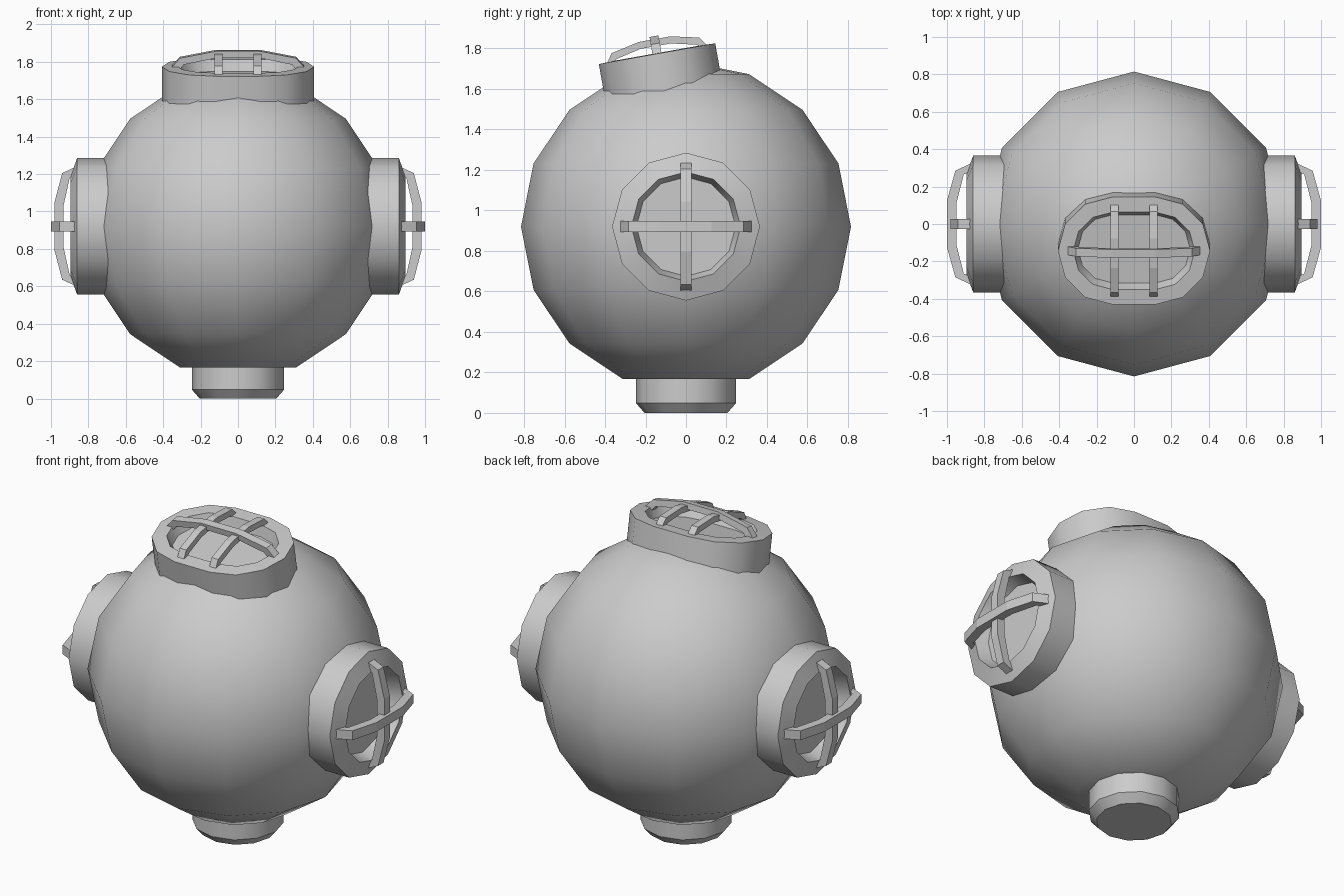
import bpy, bmesh
from math import sin, cos, pi, radians
from mathutils import Matrix, Vector

cube = bpy.data.objects.get("Cube")
if cube:
    bpy.data.objects.remove(cube, do_unlink=True)

grey = bpy.data.materials.new("plain_grey")
grey.use_nodes = True
grey.diffuse_color = (0.6, 0.6, 0.6, 1)
grey.node_tree.nodes["Principled BSDF"].inputs["Base Color"].default_value = (0.6, 0.6, 0.6, 1)

SIDES = 12
CENTRE = 0.92


def finish(name, bm, frame=Matrix(), smooth=True):
    bmesh.ops.recalc_face_normals(bm, faces=bm.faces)
    bm.transform(frame)
    mesh = bpy.data.meshes.new(name)
    bm.to_mesh(mesh)
    bm.free()
    mesh.materials.append(grey)
    obj = bpy.data.objects.new(name, mesh)
    bpy.context.collection.objects.link(obj)
    if smooth:
        bpy.ops.object.select_all(action='DESELECT')
        obj.select_set(True)
        bpy.context.view_layer.objects.active = obj
        bpy.ops.object.shade_smooth_by_angle(angle=radians(36))
    return obj


def outline(radius, split):
    """Twelve-sided circle, pulled apart along x into an oblong when split > 0."""
    pts = []
    for i in range(SIDES):
        a = 2 * pi * i / SIDES
        x, y = radius * cos(a), radius * sin(a)
        if split and i in (SIDES // 4, 3 * SIDES // 4):
            s = split if i == SIDES // 4 else -split
            pts += [(s, y), (-s, y)]
        else:
            pts.append((x + (split if x > 0 else -split), y))
    return pts


def loft(name, rings, frame, split=0, cap=(True, True)):
    """Stack outlines given as (radius, height) and skin them."""
    bm = bmesh.new()
    loops = [[bm.verts.new((x, y, h)) for x, y in outline(r, split)] for r, h in rings]
    for a, b in zip(loops, loops[1:]):
        for i in range(len(a)):
            j = (i + 1) % len(a)
            bm.faces.new((a[i], a[j], b[j], b[i]))
    if cap[0]:
        bm.faces.new(loops[0])
    if cap[1]:
        bm.faces.new(loops[-1])
    return finish(name, bm, frame)


def bar(name, outer, inner, width, frame, along='x', offset=0):
    """Bent guard bar: half profiles as (distance, height), mirrored."""
    bm = bmesh.new()

    def full(half):
        return [(-u, h) for u, h in half] + [(u, h) for u, h in reversed(half)]

    rows = []
    for (u, h), (v, g) in zip(full(outer), full(inner)):
        corners = [(u, -width / 2, h), (u, width / 2, h), (v, width / 2, g), (v, -width / 2, g)]
        if along == 'y':
            corners = [(c[1], c[0], c[2]) for c in corners]
        shift = Vector((offset, 0, 0))
        rows.append([bm.verts.new(Vector(c) + shift) for c in corners])
    for a, b in zip(rows, rows[1:]):
        for i in range(4):
            j = (i + 1) % 4
            bm.faces.new((a[i], a[j], b[j], b[i]))
    bm.faces.new(rows[0])
    bm.faces.new(rows[-1])
    return finish(name, bm, frame, smooth=False)


# Round shell, levelled off underneath
bm = bmesh.new()
bmesh.ops.create_uvsphere(bm, u_segments=SIDES, v_segments=8, radius=0.815)
bm.verts.ensure_lookup_table()
low = min(bm.verts, key=lambda v: v.co.z)
low.co.z = -0.815 * sin(radians(67.5))
finish("shell", bm, Matrix.Translation((0, 0, CENTRE)))

# Bottom neck with a bevelled foot
loft("neck", [(0.205, 0), (0.247, 0.048), (0.247, 0.18)], Matrix())

# Side ports with crossed guard bars
for side, turn in (("left", 0), ("right", pi)):
    frame = (Matrix.Translation((0, 0, CENTRE)) @ Matrix.Rotation(turn, 4, 'Z')
             @ Matrix.Translation((0.86, 0, 0)) @ Matrix.Rotation(pi / 2, 4, 'Y'))
    loft(side + "_port_rim", [(0.365, -0.2), (0.365, 0), (0.27, 0.035), (0.245, -0.04)],
         frame, cap=(True, False))
    loft(side + "_port_glass", [(0.245, -0.04)], frame, cap=(True, False))
    bar(side + "_upright_guard", [(0.315, 0.015), (0.285, 0.08), (0.125, 0.122)],
        [(0.28, 0.005), (0.26, 0.04), (0.11, 0.073)], 0.052, frame)
    bar(side + "_level_guard", [(0.325, 0.01), (0.285, 0.095), (0.125, 0.14)],
        [(0.285, 0.005), (0.265, 0.05), (0.11, 0.09)], 0.055, frame, along='y')

# Oblong top port, tipped forward
frame = Matrix.Translation((0, -0.143, 1.774)) @ Matrix.Rotation(radians(10.1), 4, 'X')
SPLIT = 0.115
loft("top_port_rim", [(0.292, -0.24), (0.292, 0), (0.21, 0.003), (0.185, -0.058)],
     frame, SPLIT, cap=(True, False))
loft("top_port_glass", [(0.185, -0.058)], frame, SPLIT, cap=(True, False))
bar("top_long_guard", [(0.355, 0), (0.31, 0.05), (0.115, 0.088)],
    [(0.31, -0.01), (0.29, 0.015), (0.11, 0.052)], 0.045, frame)
for side, x in (("left", 0.105), ("right", -0.105)):
    bar("top_cross_guard_" + side, [(0.25, 0), (0.22, 0.042), (0.08, 0.073)],
        [(0.215, -0.005), (0.2, 0.01), (0.075, 0.038)], 0.043, frame, along='y', offset=x)
